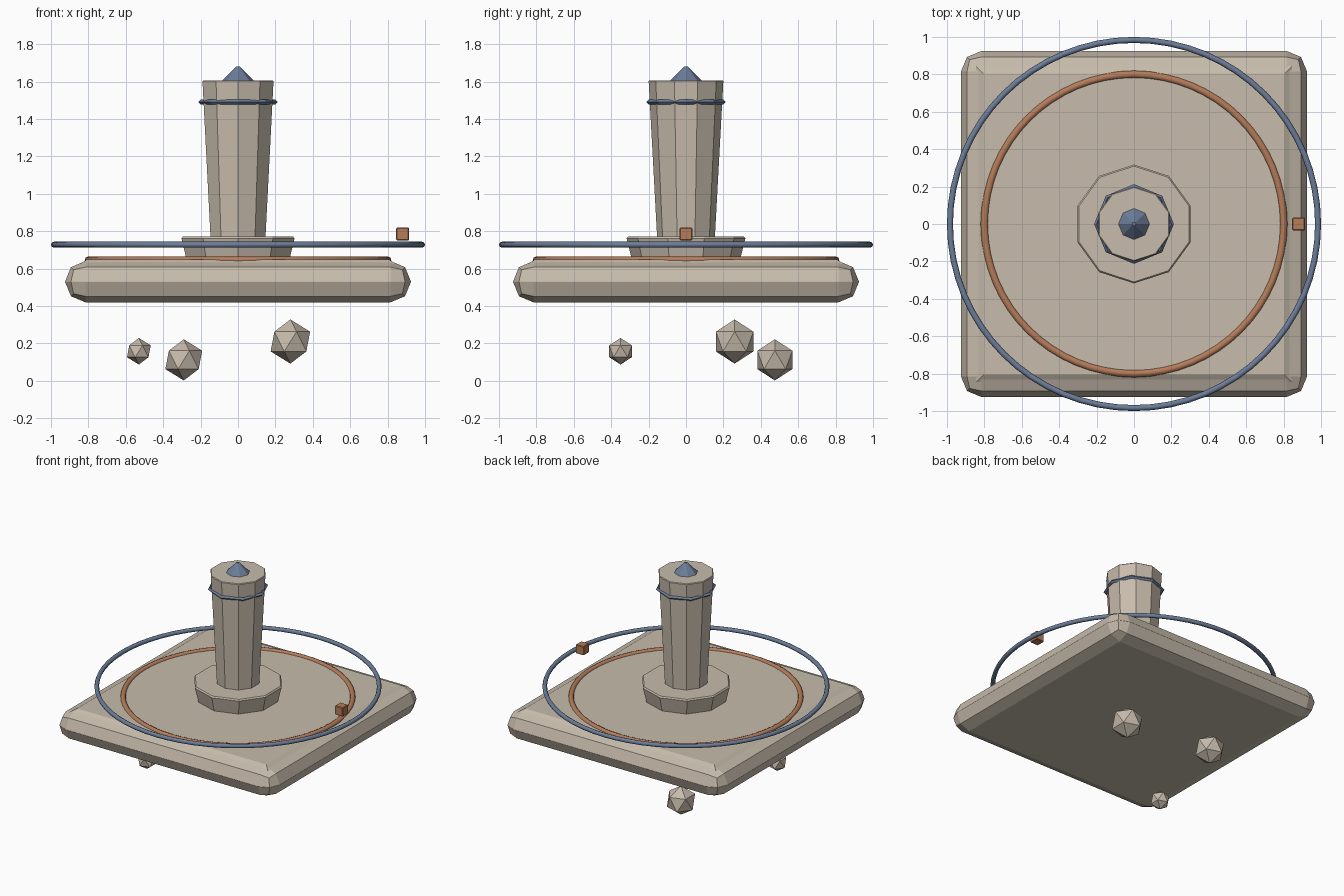
import bpy
import math

old = bpy.data.objects.get("Cube")
if old:
    bpy.data.objects.remove(old, do_unlink=True)


def material(name, rgb):
    m = bpy.data.materials.new(name)
    m.use_nodes = True
    m.diffuse_color = (*rgb, 1)
    m.node_tree.nodes["Principled BSDF"].inputs["Base Color"].default_value = (*rgb, 1)
    return m


STONE = material("pale stone", (0.57, 0.50, 0.41))
COPPER = material("copper", (0.46, 0.20, 0.10))
BLUE = material("slate blue", (0.15, 0.205, 0.32))


def finish(name, mat, smooth=False):
    ob = bpy.context.object
    ob.name = ob.data.name = name
    ob.data.materials.append(mat)
    if smooth:
        bpy.ops.object.shade_smooth_by_angle(angle=math.radians(50))
    return ob


def bevel(ob, width, segments):
    mod = ob.modifiers.new("bevel", "BEVEL")
    mod.width, mod.segments = width, segments
    mod.limit_method = "ANGLE"
    mod.angle_limit = math.radians(50)


def box(name, size, loc, mat, width, segments):
    bpy.ops.mesh.primitive_cube_add(size=1, location=loc)
    bpy.context.object.scale = size
    bpy.ops.object.transform_apply(location=False, rotation=False, scale=True)
    bevel(finish(name, mat), width, segments)


def frustum(name, sides, r_low, r_high, z_low, z_high, mat, turn=0, width=0):
    bpy.ops.mesh.primitive_cone_add(vertices=sides, radius1=r_low, radius2=r_high,
                                    depth=z_high - z_low, location=(0, 0, (z_low + z_high) / 2),
                                    rotation=(0, 0, turn))
    ob = finish(name, mat)
    if width:
        bevel(ob, width, 1)


def ring(name, major, minor, z, mat, sides, minor_sides, smooth):
    bpy.ops.mesh.primitive_torus_add(major_radius=major, minor_radius=minor, location=(0, 0, z),
                                     major_segments=sides, minor_segments=minor_sides)
    finish(name, mat, smooth)


# Floating platform with a thin raised top plate
box("platform_slab", (1.85, 1.85, 0.22), (0, 0, 0.53), STONE, 0.1095, 2)
frustum("platform_top", 4, 0.845 * math.sqrt(2), 0.805 * math.sqrt(2),
        0.625, 0.65, STONE, math.pi / 4)

# Plinth, column and pointed cap
frustum("plinth", 10, 0.285, 0.32, 0.63, 0.772, STONE, width=0.01)
frustum("column", 10, 0.153, 0.20, 0.74, 1.607, STONE, width=0.005)
frustum("cap", 8, 0.085, 0.01, 1.605, 1.68, BLUE)

# Rings: inlaid on the platform, hovering around it, and collared on the column
ring("inlaid_ring", 0.80, 0.02, 0.645, COPPER, 64, 8, True)
ring("hovering_ring", 0.984, 0.016, 0.728, BLUE, 64, 8, True)
ring("column_collar", 0.20, 0.013, 1.49, BLUE, 8, 4, False)

# Small block beside the hovering ring
box("floating_block", (0.068, 0.068, 0.068), (0.88, 0, 0.785), COPPER, 0.004, 1)

# Faceted rocks drifting underneath
for name, radius, loc in (("small_rock", 0.071, (-0.53, -0.35, 0.158)),
                          ("middle_rock", 0.11, (-0.29, 0.475, 0.112)),
                          ("large_rock", 0.118, (0.28, 0.26, 0.21))):
    bpy.ops.mesh.primitive_ico_sphere_add(subdivisions=1, radius=radius, location=loc)
    finish(name, STONE)
